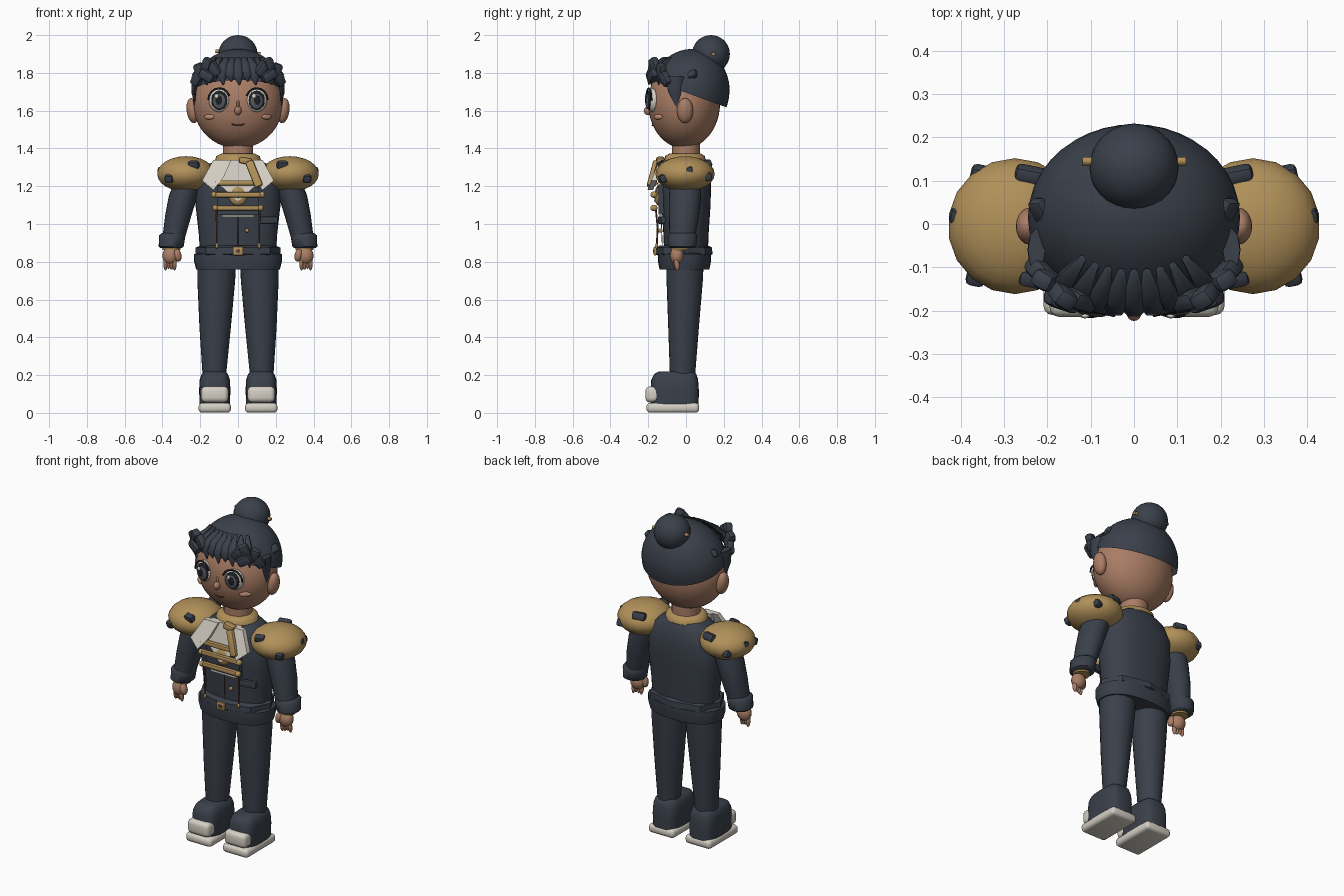
import bpy, bmesh, math
from math import sin, cos, pi, radians
from mathutils import Matrix, Vector, Euler

if "Cube" in bpy.data.objects:
    bpy.data.objects.remove(bpy.data.objects["Cube"], do_unlink=True)


def material(name, *rgb):
    m = bpy.data.materials.new(name)
    m.use_nodes = True
    m.diffuse_color = (*rgb, 1)
    m.node_tree.nodes["Principled BSDF"].inputs["Base Color"].default_value = (*rgb, 1)
    return m


NAVY = material("navy cloth", .042, .051, .069)
GOLD = material("gold", .44, .28, .1)
SKIN = material("skin", .40, .205, .13)
WHITE = material("off white", .66, .62, .55)
BLUSH = material("blush", .52, .27, .18)
BLACK = material("eye black", .012, .014, .018)
BROWN = material("dark brown", .12, .05, .035)
GREY = material("iris grey", .09, .1, .12)


def finish(name, bm, mat, loc=(0, 0, 0), rot=(0, 0, 0), angle=40):
    mesh = bpy.data.meshes.new(name)
    bmesh.ops.recalc_face_normals(bm, faces=bm.faces)
    bm.to_mesh(mesh)
    bm.free()
    mesh.materials.append(mat)
    ob = bpy.data.objects.new(name, mesh)
    ob.location = loc
    ob.rotation_euler = [radians(a) for a in rot]
    bpy.context.collection.objects.link(ob)
    bpy.ops.object.select_all(action='DESELECT')
    ob.select_set(True)
    bpy.context.view_layer.objects.active = ob
    if angle:
        bpy.ops.object.shade_smooth_by_angle(angle=radians(angle))
    return ob


def ball(name, mat, loc, size, rot=(0, 0, 0), seg=24, half=False):
    """Ellipsoid, or its upper half."""
    bm = bmesh.new()
    bmesh.ops.create_uvsphere(bm, u_segments=seg, v_segments=max(6, seg * 2 // 3), radius=1)
    if half:
        bmesh.ops.bisect_plane(bm, geom=bm.verts[:] + bm.edges[:] + bm.faces[:],
                               plane_co=(0, 0, 0), plane_no=(0, 0, -1), clear_outer=True)
    bmesh.ops.scale(bm, vec=size, verts=bm.verts)
    return finish(name, bm, mat, loc, rot)


def box(name, mat, loc, size, rot=(0, 0, 0), bevel=0.0, seg=2):
    bm = bmesh.new()
    bmesh.ops.create_cube(bm, size=1)
    bmesh.ops.scale(bm, vec=size, verts=bm.verts)
    if bevel:
        bmesh.ops.bevel(bm, geom=bm.edges[:], offset=bevel, segments=seg, profile=.5, affect='EDGES')
    return finish(name, bm, mat, loc, rot)


def loft(name, mat, rings, n=24, power=2.0, angle=50):
    """Skin through level rings of (x, y, z, radius x, radius y)."""
    bm = bmesh.new()
    loops = []
    for x, y, z, rx, ry in rings:
        loop = []
        for i in range(n):
            c, s = cos(2 * pi * i / n), sin(2 * pi * i / n)
            px = math.copysign(abs(c) ** (2 / power), c)
            py = math.copysign(abs(s) ** (2 / power), s)
            loop.append(bm.verts.new((x + rx * px, y + ry * py, z)))
        loops.append(loop)
    for a, b in zip(loops, loops[1:]):
        for i in range(n):
            j = (i + 1) % n
            bm.faces.new((a[i], a[j], b[j], b[i]))
    bm.faces.new(loops[0])
    bm.faces.new(loops[-1])
    return finish(name, bm, mat, angle=angle)


def plate(name, mat, points, y, thick=.02, tilt=0):
    """Outline in x and z, given thickness along y; tilt pulls the lower part forward."""
    bm = bmesh.new()
    top = max(p[1] for p in points)
    face = bm.faces.new([bm.verts.new((x, y - tilt * (top - z), z)) for x, z in points])
    out = bmesh.ops.extrude_face_region(bm, geom=[face])
    bmesh.ops.translate(bm, vec=(0, thick, 0),
                        verts=[v for v in out["geom"] if isinstance(v, bmesh.types.BMVert)])
    return finish(name, bm, mat, angle=0)


def tube(name, mat, points, radius):
    """Round cord through points."""
    curve = bpy.data.curves.new(name, 'CURVE')
    curve.dimensions = '3D'
    curve.bevel_depth = radius
    curve.bevel_resolution = 2
    curve.use_fill_caps = True
    sp = curve.splines.new('POLY')
    sp.points.add(len(points) - 1)
    for p, co in zip(sp.points, points):
        p.co = (*co, 1)
    curve.materials.append(mat)
    ob = bpy.data.objects.new(name, curve)
    bpy.context.collection.objects.link(ob)


# Head, hair cap and bun
ball("head", SKIN, (0, -.01, 1.64), (.238, .19, .24), seg=40)
ball("hair_cap", NAVY, (0, .015, 1.69), (.245, .212, .24), rot=(-20, 0, 0), seg=40, half=True)
ball("hair_bun", NAVY, (0, .132, 1.9), (.103, .1, .1), seg=28)
tube("bun_pin", GOLD, [(-.12, .145, 1.915), (.12, .145, 1.9)], .01)
loft("neck", SKIN, [(0, 0, 1.33, .08, .075), (0, 0, 1.45, .08, .075)])

# Fringe of pointed locks
for i in range(9):
    x = (i - 4) * .043
    y = -.188 * math.sqrt(1 - (x / .25) ** 2)
    tip = 1.735 + (.02 if i % 2 else 0)
    loft("fringe_lock", NAVY, [(x * .7, y * .6, 1.885, .01, .01), (x * .9, y * .92, 1.84, .026, .022),
                               (x, y - .01, 1.79, .028, .018), (x + .008, y - .008, tip, .003, .003)], n=6)

# Face
ball("nose", SKIN, (0, -.2, 1.6), (.019, .024, .024), seg=16)
ball("nose_bridge", SKIN, (0, -.192, 1.63), (.01, .015, .03), seg=12)
tube("mouth", BROWN, [(x * .012, -.178 + abs(x) * .0015, 1.522 + .0011 * x * x) for x in range(-3, 4)], .004)
for s in (-1, 1):
    ball("ear", SKIN, (s * .24, -.005, 1.6), (.032, .043, .067), rot=(0, s * 8, 0), seg=20)
    ball("eye_white", WHITE, (s * .1, -.177, 1.655), (.056, .028, .062), rot=(0, 0, s * 14))
    ball("iris_rim", BLACK, (s * .099, -.196, 1.655), (.043, .015, .051), rot=(0, 0, s * 8))
    ball("iris", GREY, (s * .099, -.204, 1.65), (.034, .01, .041), rot=(0, 0, s * 8), seg=20)
    ball("pupil", BLACK, (s * .099, -.21, 1.655), (.02, .007, .026), seg=16)
    ball("eye_glint", WHITE, (s * .099 - .014, -.213, 1.677), (.011, .005, .013), seg=12)
    tube("upper_lash", BLACK, [(s * (.1 + .058 * cos(a * pi / 8)), -.197 + .014 * cos(a * pi / 8),
                                1.655 + .064 * sin(a * pi / 8)) for a in range(0, 8)], .005)
    ball("cheek_blush", BLUSH, (s * .153, -.148, 1.567), (.034, .009, .014), rot=(0, 0, s * 40), seg=16)
    # Side curls and sideburns
    for x, y, z, tilt in ((.125, -.175, 1.82, 35), (.165, -.165, 1.84, -25), (.2, -.13, 1.81, 20),
                          (.215, -.11, 1.77, -35), (.165, -.175, 1.785, 60)):
        box("side_curl", NAVY, (s * x, y, z), (.055, .045, .085), rot=(10, s * tilt, s * 30), bevel=.016)
    bm = bmesh.new()
    bmesh.ops.create_circle(bm, segments=8, radius=.016)
    bm.free()
    loft("sideburn", NAVY, [(s * .225, -.06, 1.78, .02, .05), (s * .234, -.06, 1.7, .012, .034),
                            (s * .226, -.045, 1.61, .003, .005)], n=8)
    box("hair_tuft", NAVY, (s * .215, .03, 1.79), (.045, .06, .03), rot=(30, s * 50, 0), bevel=.01)

# Jacket body, hem and belt
loft("jacket", NAVY, [(0, 0, .83, .2, .115), (0, 0, .95, .208, .12), (0, 0, 1.1, .225, .13),
                      (0, 0, 1.22, .222, .133), (0, 0, 1.3, .18, .12), (0, 0, 1.35, .1, .09)], 32, 2.4)
loft("jacket_hem", NAVY, [(0, -.008, .76, .222, .132), (0, -.008, .8, .232, .14),
                          (0, -.008, .84, .232, .14), (0, -.008, .85, .2, .12)], 32, 2.3)
loft("belt", NAVY, [(0, -.01, .83, .205, .135), (0, -.01, .84, .225, .15),
                    (0, -.01, .875, .225, .148), (0, -.01, .885, .2, .13)], 8, 2.4, 20)
box("belt_buckle", GOLD, (0, -.163, .857), (.055, .016, .048), bevel=.007)
box("buckle_centre", BROWN, (0, -.171, .857), (.022, .006, .018))
loft("neck_ring", GOLD, [(0, -.005, 1.325, .11, .1), (0, -.005, 1.335, .122, .11),
                         (0, -.005, 1.36, .115, .105), (0, -.005, 1.372, .09, .085)])

# Shirt front, lapels and scarf
plate("shirt_front", WHITE, [(-.1, 1.34), (.1, 1.34), (.09, 1.2), (0, 1.12), (-.09, 1.2)], -.125, .03, .2)
plate("right_lapel", WHITE, [(-.13, 1.34), (-.035, 1.34), (-.075, 1.25), (-.13, 1.18), (-.19, 1.23)],
      -.14, .03, .4)
plate("left_lapel", WHITE, [(.13, 1.34), (.035, 1.34), (.075, 1.25), (.13, 1.18), (.19, 1.23)],
      -.14, .03, .4)
box("scarf_tail", GOLD, (.085, -.178, 1.265), (.045, .025, .15), rot=(-14, -22, 0), bevel=.01)
box("scarf_knot", GOLD, (.04, -.135, 1.335), (.07, .045, .035), rot=(0, 10, 0), bevel=.01)

# Chest braid, medallion, cords and pocket
for z, w in ((1.218, .25), (1.155, .265), (1.085, .25)):
    box("chest_bar", GOLD, (0, -.168, z), (w, .028, .027), bevel=.008)
    for s in (-1, 1):
        ball("bar_end", GOLD, (s * w * .48, -.17, z), (.016, .019, .017), seg=12)
ball("medallion", GOLD, (0, -.145, 1.15), (.05, .022, .052))
plate("braid_backing", NAVY, [(-.11, 1.21), (.11, 1.21), (.11, 1.05), (-.11, 1.05)], -.146, .03)
plate("chest_trim", WHITE, [(-.085, 1.048), (.085, 1.048), (.085, 1.037), (-.085, 1.037)], -.141, .02)
for s in (-1, 1):
    tube("hanging_cord", BROWN, [(s * .115, -.16, 1.08), (s * .112, -.15, .98), (s * .112, -.155, .88)], .005)
    ball("cord_tip", GOLD, (s * .112, -.155, .885), (.008, .008, .016), seg=10)
box("pocket", NAVY, (.16, -.128, 1.02), (.1, .025, .04), rot=(0, 0, 10), bevel=.006)
ball("button", GOLD, (.048, -.135, .965), (.011, .012, .011), seg=12)
tube("front_seam", BROWN, [(0, -.131, 1.04), (0, -.126, .89)], .002)

for s in (-1, 1):
    # Shoulder pads with dark studs
    ball("shoulder_pad", GOLD, (s * .275, -.005, 1.265), (.155, .157, .094), seg=18)
    for x, y, z, w in ((.235, .112, 1.318, .08), (.355, .115, 1.25, .045), (.235, -.125, 1.312, .06),
                       (.365, -.122, 1.24, .045), (.41, .02, 1.28, .03)):
        box("pad_stud", NAVY, (s * x, y, z), (w, .04, .045), rot=(20, 0, s * 12), bevel=.013)
    # Arms and cuffs
    loft("sleeve", NAVY, [(s * .25, 0, 1.27, .07, .08), (s * .29, -.005, 1.15, .076, .085),
                          (s * .315, -.01, 1.05, .07, .08), (s * .34, -.02, .93, .06, .068)])
    loft("cuff", NAVY, [(s * .354, -.02, .872, .055, .062), (s * .354, -.02, .88, .066, .074),
                        (s * .348, -.018, .94, .07, .078), (s * .344, -.018, .953, .058, .066)], 16)
    loft("wrist_band", GOLD, [(s * .352, -.03, .862, .047, .05), (s * .352, -.03, .885, .047, .05)], 16)
    # Hands
    ball("palm", SKIN, (s * .357, -.048, .832), (.043, .036, .047), seg=20)
    ball("thumb", SKIN, (s * .32, -.062, .835), (.021, .024, .035), rot=(0, s * 12, 0), seg=14)
    for i in range(4):
        ball("finger", SKIN, (s * (.336 + i * .016), -.058 + .003 * i, .79 + .004 * (i % 3)),
             (.011, .014, .037), rot=(8, 0, 0), seg=12)
    # Trousers
    loft("trouser_leg", NAVY, [(s * .125, -.018, .18, .062, .066), (s * .125, -.018, .22, .064, .068),
                               (s * .121, -.013, .45, .083, .081), (s * .115, -.007, .7, .1, .096),
                               (s * .112, -.005, .82, .102, .1)], 28)
    # Shoes
    loft("shoe", NAVY, [(s * .123, -.06, .045, .08, .127), (s * .123, -.06, .12, .083, .128),
                        (s * .123, -.06, .175, .08, .124), (s * .123, -.057, .205, .07, .112),
                        (s * .123, -.052, .22, .055, .09)], 28, 3.6)
    box("toe_cap", WHITE, (s * .123, -.175, .098), (.145, .08, .085), bevel=.024, seg=3)
    box("sole", WHITE, (s * .123, -.07, .027), (.172, .28, .052), bevel=.02, seg=3)
